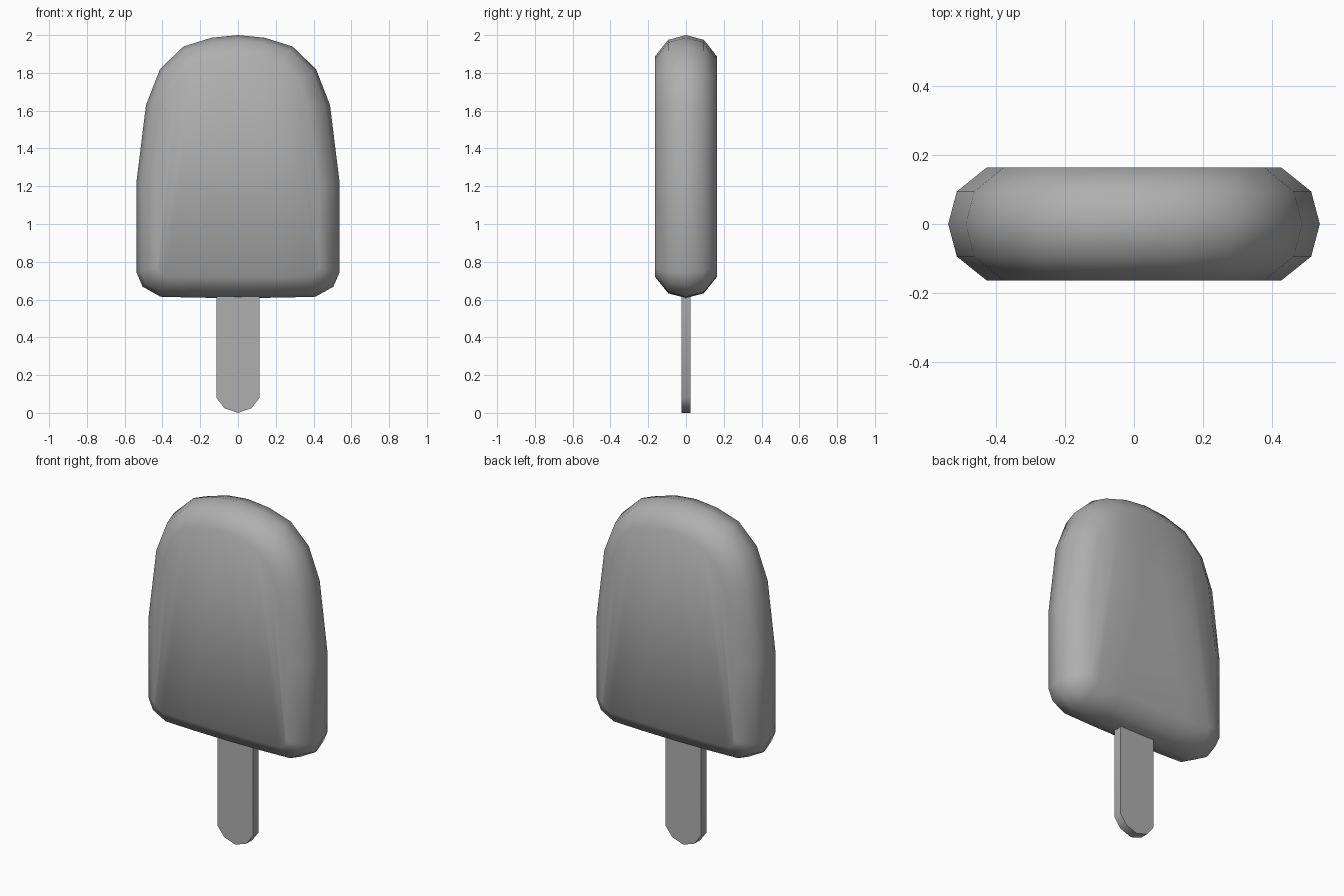
import bpy, bmesh, math
from mathutils import Vector

if "Cube" in bpy.data.objects:
    bpy.data.objects.remove(bpy.data.objects["Cube"])

# Mid grey shared by both parts
grey = bpy.data.materials.new("mid_grey")
grey.diffuse_color = (0.43, 0.43, 0.43, 1)
grey.use_nodes = True
grey.node_tree.nodes["Principled BSDF"].inputs["Base Color"].default_value = grey.diffuse_color


def mirror_outline(half):
    """Closed x-z outline from a right half running top to bottom on x = 0."""
    pts = [Vector(p) for p in half]
    left = [Vector((-p.x, p.y)) for p in reversed(pts) if p.x > 0.001]
    return pts + left


def inset(pts, d):
    """Move every edge of a clockwise outline inward by d."""
    out = []
    n = len(pts)
    for i, p in enumerate(pts):
        a = (p - pts[i - 1]).normalized()
        b = (pts[(i + 1) % n] - p).normalized()
        na, nb = Vector((a.y, -a.x)), Vector((b.y, -b.x))
        m = (na + nb).normalized()
        out.append(p + m * (d / m.dot(na)))
    return out


def cap(bm, ring, strips):
    """Close a ring with one face, or with upright strips from top to bottom."""
    if not strips:
        bm.faces.new(ring)
        return
    h = len(ring) // 2
    right = ring[:h + 1]
    left = [ring[0]] + ring[:h - 1:-1]
    for side in (right, left):
        for i in range(h // 2 - 1):
            bm.faces.new((side[i], side[i + 1], side[h - i - 1], side[h - i]))
        k = h // 2 - 1
        bm.faces.new((side[k], side[k + 1], side[k + 2]))


def loft(name, layers, angle, strips=False):
    """Bridge matching outlines stacked along y and cap both ends."""
    bm = bmesh.new()
    rings = [[bm.verts.new((p.x, y, p.y)) for p in pts] for y, pts in layers]
    n = len(rings[0])
    for r, s in zip(rings, rings[1:]):
        for i in range(n):
            j = (i + 1) % n
            bm.faces.new((r[i], r[j], s[j], s[i]))
    cap(bm, rings[0], strips)
    cap(bm, rings[-1], strips)
    bmesh.ops.recalc_face_normals(bm, faces=bm.faces)
    me = bpy.data.meshes.new(name)
    bm.to_mesh(me)
    bm.free()
    me.materials.append(grey)
    ob = bpy.data.objects.new(name, me)
    bpy.context.collection.objects.link(ob)
    bpy.ops.object.select_all(action='DESELECT')
    ob.select_set(True)
    bpy.context.view_layer.objects.active = ob
    bpy.ops.object.shade_smooth_by_angle(angle=math.radians(angle))
    return ob


# Frozen body: rounded slab with bevelled rim
body = mirror_outline([(0, 2.0), (0.14, 1.986), (0.288, 1.94), (0.413, 1.82),
                       (0.487, 1.63), (0.538, 1.22), (0.538, 0.745),
                       (0.505, 0.668), (0.41, 0.615), (0.22, 0.61), (0, 0.608)])
steps = [(-0.163, 0.111), (-0.094, 0.025), (0, 0), (0.094, 0.025), (0.163, 0.111)]
# The smoothing angle covers every edge of the body
loft("ice_body", [(y, inset(body, d)) for y, d in steps], 80, strips=True)

# Flat stick with a rounded lower end
stick = mirror_outline([(0, 0.66), (0.114, 0.66), (0.114, 0.08), (0.072, 0.025), (0, 0)])
loft("stick", [(-0.025, stick), (0.025, stick)], 45)
